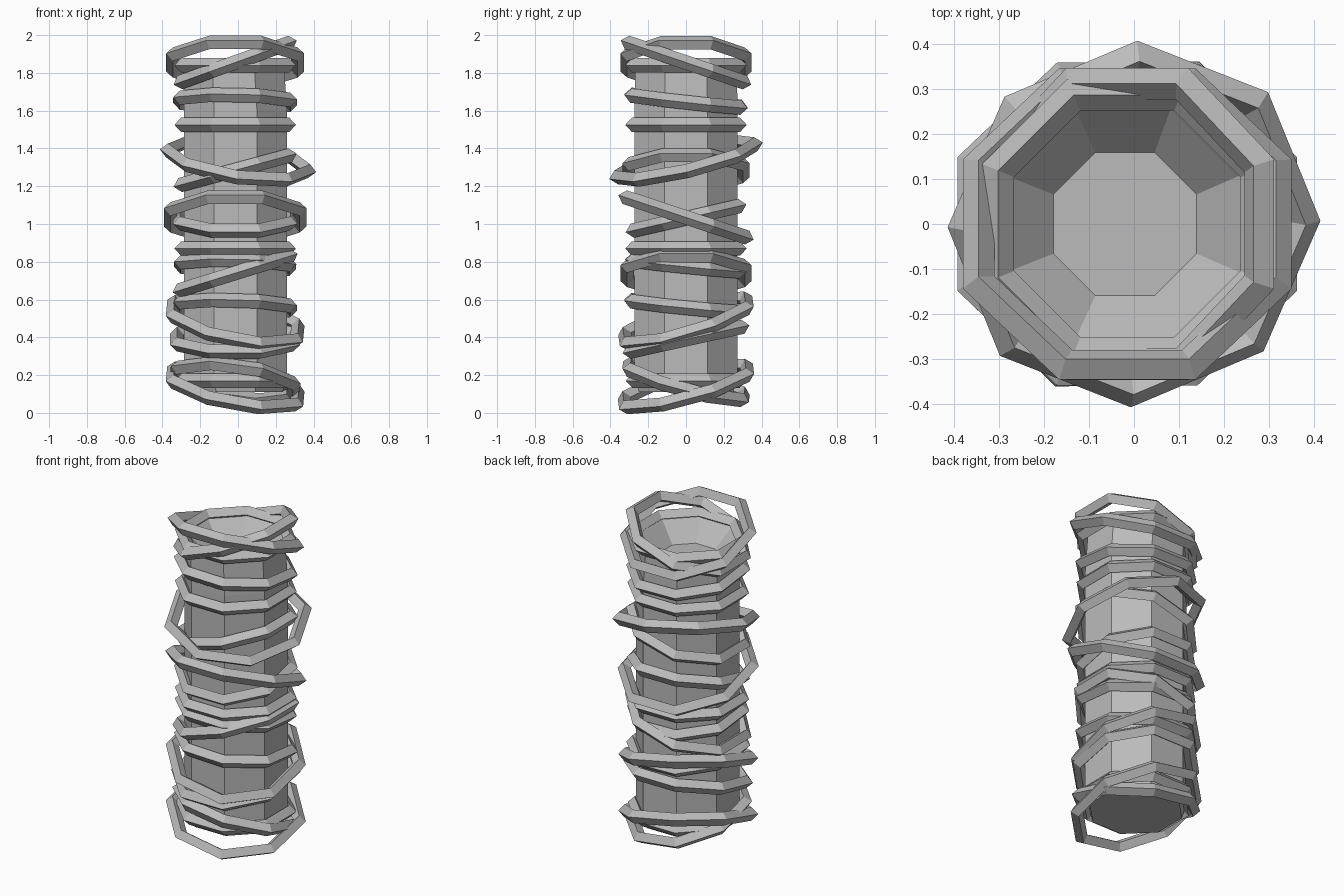
import bpy
import bmesh
from math import cos, sin, pi
from mathutils import Vector

cube = bpy.data.objects.get("Cube")
if cube:
    bpy.data.objects.remove(cube, do_unlink=True)

SIDES = 8
GREY = (0.5, 0.5, 0.5, 1.0)
stone = bpy.data.materials.new("stone_grey")
stone.use_nodes = True
stone.diffuse_color = GREY
stone.node_tree.nodes["Principled BSDF"].inputs["Base Color"].default_value = GREY


def finish(name, bm):
    """Turn a bmesh into a flat shaded object."""
    bmesh.ops.recalc_face_normals(bm, faces=bm.faces)
    mesh = bpy.data.meshes.new(name)
    bm.to_mesh(mesh)
    bm.free()
    mesh.materials.append(stone)
    obj = bpy.data.objects.new(name, mesh)
    bpy.context.collection.objects.link(obj)
    return obj


def ring(name, z, slope_x, slope_y, outer, turn=0.5, thick=0.038):
    """Eight-sided band of diamond section, tilted so z rises by the slopes."""
    bm = bmesh.new()
    major = outer - thick
    loops = []
    for i in range(SIDES):
        t = (i + turn) * 2 * pi / SIDES
        loop = []
        for j in range(4):
            r = major + thick * cos(j * pi / 2)
            loop.append(bm.verts.new((r * cos(t), r * sin(t), thick * sin(j * pi / 2))))
        loops.append(loop)
    for i in range(SIDES):
        a, b = loops[i], loops[(i + 1) % SIDES]
        for j in range(4):
            k = (j + 1) % 4
            bm.faces.new((a[j], b[j], b[k], a[k]))
    obj = finish(name, bm)
    normal = Vector((-slope_x, -slope_y, 1))
    obj.rotation_mode = 'QUATERNION'
    obj.rotation_quaternion = Vector((0, 0, 1)).rotation_difference(normal)
    obj.location = (0 if turn == 0 else -0.015, 0, z)


# Column with a hollowed top: radius, height, centre x of each level
levels = [(0.27, 0.11, -0.013), (0.296, 0.2, -0.013), (0.296, 1.6, -0.013),
          (0.29, 1.84, -0.025), (0.172, 1.72, -0.02)]
bm = bmesh.new()
loops = []
for radius, z, cx in levels:
    angles = [(i + 0.5) * 2 * pi / SIDES for i in range(SIDES)]
    loops.append([bm.verts.new((cx + radius * cos(t), radius * sin(t), z))
                  for t in angles])
for low, high in zip(loops, loops[1:]):
    for i in range(SIDES):
        k = (i + 1) % SIDES
        bm.faces.new((low[i], low[k], high[k], high[i]))
bm.faces.new(loops[0])
bm.faces.new(loops[-1])
finish("column", bm)

# Bands from top to bottom: height, slope along x, slope along y, outer radius
bands = [
    (1.855, 0.0, -0.34, 0.395),
    (1.855, 0.36, 0.0, 0.375),
    (1.84, 0.0, 0.0, 0.348),
    (1.65, -0.02, -0.11, 0.355),
    (1.525, 0.0, 0.0, 0.348),
    (1.285, 0.27, 0.0, 0.365),
    (1.035, 0.0, -0.33, 0.408),
    (1.03, 0.0, 0.23, 0.355),
    (0.87, 0.0, 0.0, 0.348),
    (0.78, -0.02, -0.1, 0.350),
    (0.74, 0.31, 0.0, 0.375),
    (0.565, -0.03, -0.1, 0.355),
    (0.487, -0.2, 0.3, 0.4),
    (0.39, 0.0, 0.22, 0.372),
    (0.17, 0.0, 0.0, 0.345),
    (0.165, -0.14, -0.27, 0.375),
    (0.14, -0.19, 0.27, 0.4),
]
for n, spec in enumerate(bands, 1):
    ring(f"band_{n}", *spec)

# Widest band, with corners on the axes
ring("wide_band", 1.335, -0.15, 0.24, 0.418, turn=0)
